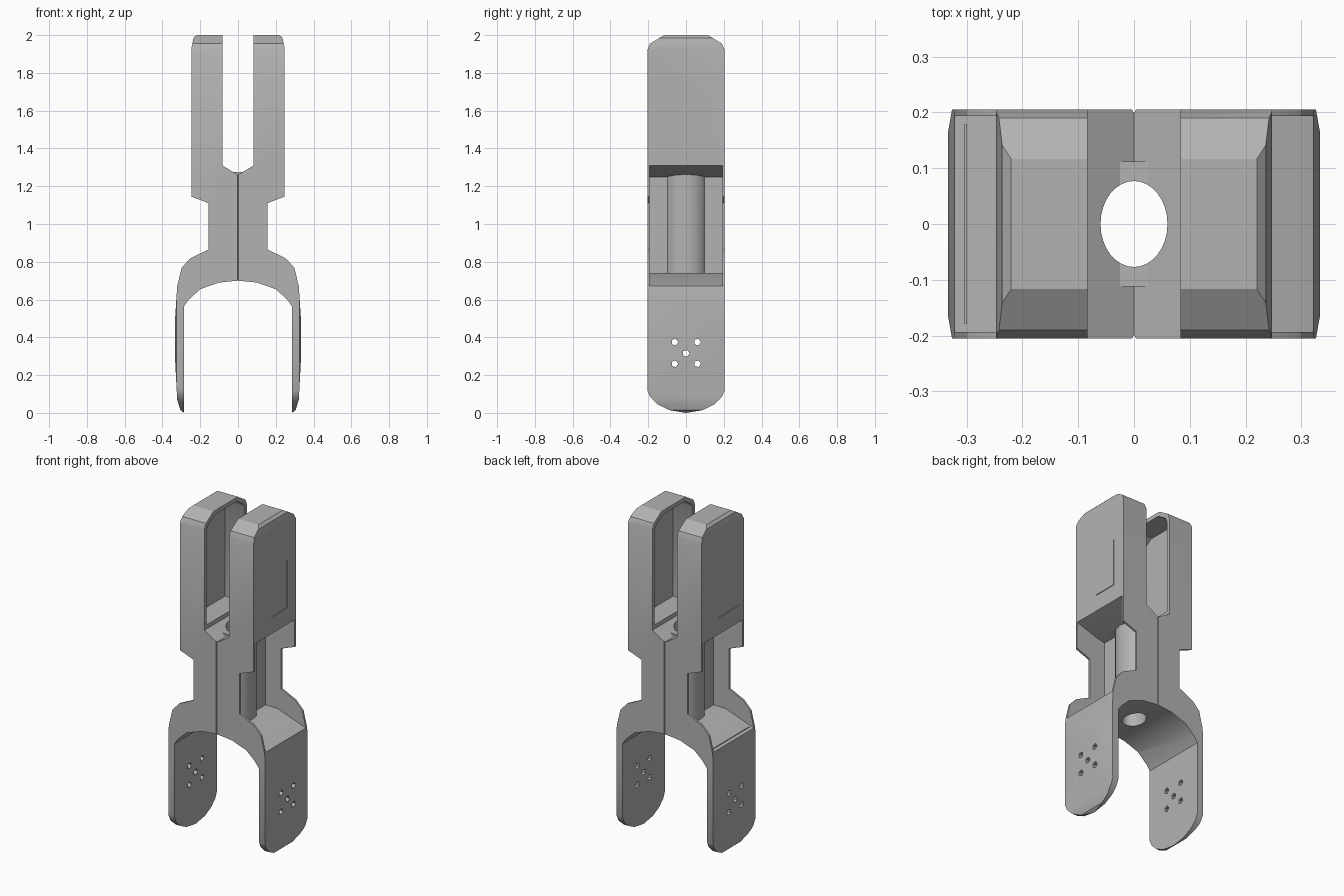
import bpy, bmesh, math
from mathutils import Vector

if "Cube" in bpy.data.objects:
    bpy.data.objects.remove(bpy.data.objects["Cube"])

grey = bpy.data.materials.new("mid_grey")
grey.use_nodes = True
COLOUR = (0.45, 0.45, 0.45, 1)
grey.diffuse_color = COLOUR
grey.node_tree.nodes["Principled BSDF"].inputs["Base Color"].default_value = COLOUR


def prism(name, points, axis, low, high):
    """Extrude a closed profile along an axis: x takes (y, z), y takes (x, z), z takes (x, y)."""
    place = {"x": lambda a, b, t: (t, a, b),
             "y": lambda a, b, t: (a, t, b),
             "z": lambda a, b, t: (a, b, t)}[axis]
    bm = bmesh.new()
    face = bm.faces.new([bm.verts.new(place(a, b, low)) for a, b in points])
    new = bmesh.ops.extrude_face_region(bm, geom=[face])["geom"]
    verts = [v for v in new if isinstance(v, bmesh.types.BMVert)]
    bmesh.ops.translate(bm, verts=verts, vec=Vector(place(0, 0, high - low)))
    bmesh.ops.recalc_face_normals(bm, faces=bm.faces)
    mesh = bpy.data.meshes.new(name)
    bm.to_mesh(mesh)
    bm.free()
    mesh.materials.append(grey)
    obj = bpy.data.objects.new(name, mesh)
    bpy.context.collection.objects.link(obj)
    return obj


def mirrored(half):
    """Close a half outline by repeating it on the other side."""
    return half + [(-a, b) for a, b in reversed(half) if a != 0]


def ellipse(rx, ry, sides, cx=0, cy=0):
    steps = [math.tau * i / sides for i in range(sides)]
    return [(cx + rx * math.cos(t), cy + ry * math.sin(t)) for t in steps]


def rect(a0, a1, b0, b1):
    return [(a0, b0), (a1, b0), (a1, b1), (a0, b1)]


def combine(target, tool, operation="DIFFERENCE"):
    """Apply a boolean and throw the tool away."""
    tool.hide_render = True
    mod = target.modifiers.new("cut", "BOOLEAN")
    mod.operation, mod.object, mod.solver = operation, tool, "EXACT"
    bpy.context.view_layer.objects.active = target
    bpy.ops.object.modifier_apply(modifier=mod.name)
    bpy.data.objects.remove(tool)


# Fork body: front outline with two upper arms, waist, arch and two legs
outline = [(0, 1.26), (0.083, 1.31), (0.083, 2), (0.22, 2), (0.236, 1.985), (0.247, 1.93),
           (0.247, 1.145), (0.155, 1.11), (0.155, 0.865), (0.25, 0.82), (0.298, 0.77),
           (0.322, 0.67), (0.333, 0.5), (0.333, 0.28), (0.322, 0.07), (0.305, 0.015),
           (0.285, 0), (0.285, 0.565), (0.26, 0.6), (0.2, 0.655), (0.1, 0.69), (0, 0.7)]
body = prism("fork_body", mirrored(outline), "y", -0.205, 0.205)

# Rounded ends in side view, and softened outer leg edges in plan
side = [(0, 2.001), (0.115, 2.001), (0.19, 1.955), (0.205, 1.92), (0.205, 0.12), (0.19, 0.085),
        (0.15, 0.045), (0.09, 0.015), (0, 0)]
combine(body, prism("side_trim", mirrored(side), "x", -0.5, 0.5), "INTERSECT")
plan = [(0.325, -0.21), (0.334, -0.16), (0.334, 0.16), (0.325, 0.21)]
combine(body, prism("plan_trim", mirrored(plan), "z", -0.1, 2.1), "INTERSECT")

# Bolt hole pattern through both legs
for y, z in [(-0.06, 0.375), (0.06, 0.375), (0, 0.315), (-0.06, 0.26), (0.06, 0.26)]:
    combine(body, prism("bolt_hole", ellipse(0.019, 0.019, 5, y, z), "x", -0.5, 0.5))

pocket = [(0.05, 0.74), (0.13, 0.74), (0.32, 0.672), (0.4, 0.645),
          (0.4, 1.36), (0.247, 1.31), (0.1, 1.262), (0.05, 1.25)]
recess = [(0, 1.335), (0.183, 1.335), (0.183, 1.91), (0.17, 1.935), (0.108, 1.975), (0, 1.975)]
for s in (-1, 1):
    # Waist pocket open to the side, with thin front and back walls
    combine(body, prism("pocket", [(s * x, z) for x, z in pocket], "y", -0.193, 0.193))
    # Hollow on the inner face of each upper arm
    x0, x1 = sorted((s * 0.06, s * 0.215))
    combine(body, prism("recess", mirrored(recess), "x", x0, x1))
    # Seam groove along the middle of the front and back
    seam = [(-0.006, s * 0.21), (0.006, s * 0.21), (0, s * 0.198)]
    combine(body, prism("seam", seam, "z", 0.5, 1.5))
    # L-shaped hairline on the outer arm face
    y0, y1, corner = (-0.03, 0.12, 0.12) if s > 0 else (-0.16, 0.04, 0.04)
    hairline = [(y0, 1.41), (y1, 1.41), (corner, 1.7)]
    x0, x1 = sorted((s * 0.241, s * 0.26))
    combine(body, prism("line_low", rect(y0, y1, 1.409, 1.413), "x", x0, x1))
    combine(body, prism("line_up", rect(corner - 0.002, corner + 0.002, 1.409, 1.7), "x", x0, x1))

# Narrow slot at the shoulder of one leg
combine(body, prism("slot", rect(-0.304, -0.3, 0.66, 0.72), "y", -0.178, 0.178))

# Cable tube through the waist
combine(body, prism("tube_wall", ellipse(0.1, 0.115, 14), "z", 0.715, 1.275), "UNION")
combine(body, prism("bore", ellipse(0.06, 0.077, 32), "z", 0.5, 1.5))

# Shading: smooth bore, crisp edges elsewhere
bpy.ops.object.select_all(action="DESELECT")
body.select_set(True)
bpy.context.view_layer.objects.active = body
bpy.ops.object.shade_smooth_by_angle(angle=math.radians(28))
